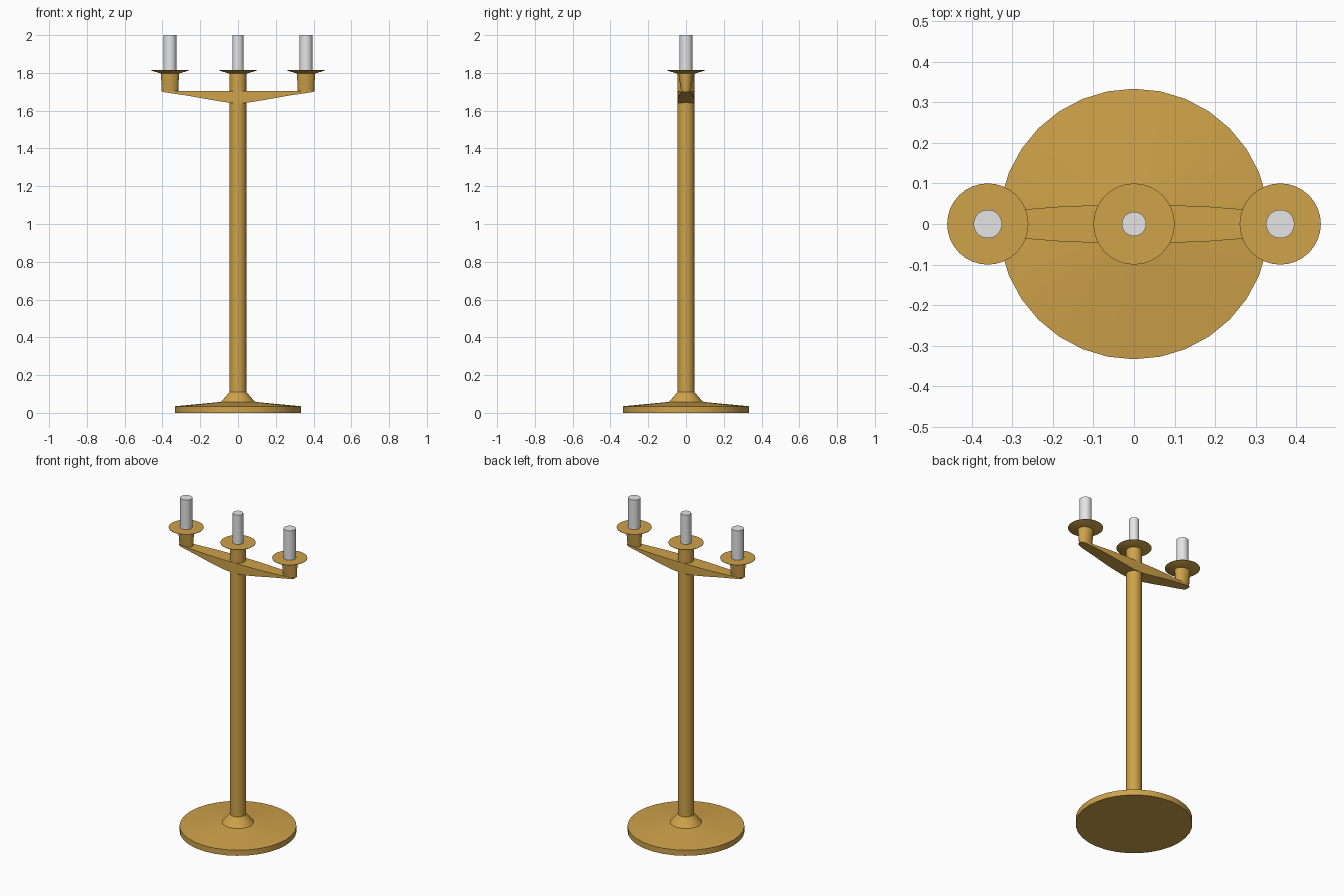
import bpy
import bmesh
from math import cos, sin, tau, radians

cube = bpy.data.objects.get("Cube")
if cube:
    bpy.data.objects.remove(cube, do_unlink=True)


def material(name, rgb):
    mat = bpy.data.materials.new(name)
    mat.use_nodes = True
    mat.diffuse_color = (*rgb, 1)
    mat.node_tree.nodes["Principled BSDF"].inputs["Base Color"].default_value = (*rgb, 1)
    return mat


BRASS = material("warm brass", (0.62, 0.36, 0.068))
WAX = material("pale wax", (0.78, 0.78, 0.78))


def finish(name, bm, mat):
    bmesh.ops.recalc_face_normals(bm, faces=bm.faces)
    mesh = bpy.data.meshes.new(name)
    bm.to_mesh(mesh)
    bm.free()
    mesh.materials.append(mat)
    obj = bpy.data.objects.new(name, mesh)
    bpy.context.collection.objects.link(obj)
    bpy.ops.object.select_all(action="DESELECT")
    obj.select_set(True)
    bpy.context.view_layer.objects.active = obj
    bpy.ops.object.shade_smooth_by_angle(angle=radians(30))


def loft(name, rings, mat, x=0, sides=32):
    """Stack elliptical rings (x radius, y radius, z) and cap both ends."""
    bm = bmesh.new()
    loops = [[bm.verts.new((x + rx * cos(tau * i / sides), ry * sin(tau * i / sides), z))
              for i in range(sides)] for rx, ry, z in rings]
    for low, high in zip(loops, loops[1:]):
        for i in range(sides):
            j = (i + 1) % sides
            bm.faces.new((low[i], low[j], high[j], high[i]))
    bm.faces.new(loops[0])
    bm.faces.new(loops[-1])
    finish(name, bm, mat)


def turned(name, profile, mat, x=0):
    loft(name, [(r, r, z) for r, z in profile], mat, x)


def arm(name, side):
    """Tapering arm with a flat top and a rising underside."""
    stations = [(0, 0.046, 1.64), (0.045, 0.046, 1.642), (0.1, 0.046, 1.65),
                (0.18, 0.043, 1.664), (0.27, 0.036, 1.68), (0.34, 0.03, 1.69),
                (0.385, 0.025, 1.697), (0.4, 0.016, 1.699)]
    bm = bmesh.new()
    loops = [[bm.verts.new((side * x, y, z)) for y, z in
              ((-w, 1.705), (w, 1.705), (w, low), (-w, low))] for x, w, low in stations]
    for a, b in zip(loops, loops[1:]):
        for i in range(4):
            j = (i + 1) % 4
            bm.faces.new((a[i], a[j], b[j], b[i]))
    bm.faces.new(loops[0])
    bm.faces.new(loops[-1])
    finish(name, bm, BRASS)


# Round foot, collar and column
turned("base_and_column", [(0.333, 0), (0.333, 0.035), (0.09, 0.058),
                           (0.045, 0.11), (0.045, 1.805)], BRASS)

# Arms with their cups
for label, side in (("left", 1), ("right", -1)):
    arm(label + "_arm", side)
    loft(label + "_cup", [(0.044, 0.026, 1.702), (0.048, 0.041, 1.8)], BRASS, side * 0.36)

# Drip pans and candles
for label, x, radius in (("left", 0.36, 0.035), ("middle", 0, 0.03), ("right", -0.36, 0.035)):
    turned(label + "_drip_pan", [(0.05, 1.797), (0.1, 1.813), (0.1, 1.815)], BRASS, x)
    turned(label + "_candle", [(radius, 1.805), (radius, 2)], WAX, x)
